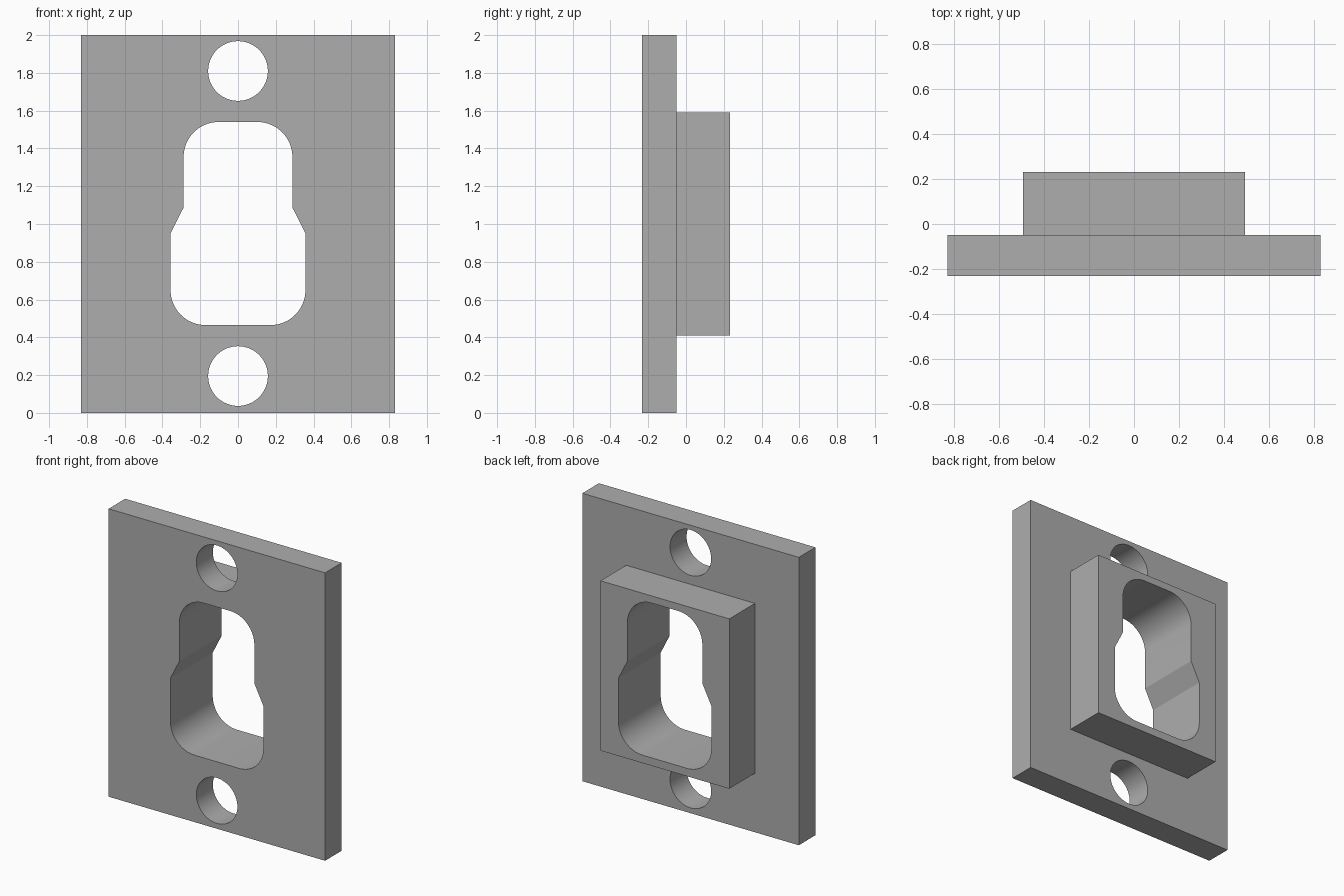
import bpy
import bmesh
from math import cos, sin, pi, radians

cube = bpy.data.objects.get("Cube")
if cube:
    bpy.data.objects.remove(cube, do_unlink=True)

# One plain grey for the whole part
COLOUR = (0.42, 0.42, 0.42, 1)
grey = bpy.data.materials.new("plain_grey")
grey.use_nodes = True
grey.diffuse_color = COLOUR
grey.node_tree.nodes["Principled BSDF"].inputs["Base Color"].default_value = COLOUR

FRONT, STEP, BACK = -0.232, -0.05, 0.232


def prism(name, outline, y0, y1):
    """Extrude an (x, z) outline from y0 to y1."""
    bm = bmesh.new()
    face = bm.faces.new([bm.verts.new((x, y0, z)) for x, z in outline])
    grown = bmesh.ops.extrude_face_region(bm, geom=[face])["geom"]
    verts = [v for v in grown if isinstance(v, bmesh.types.BMVert)]
    bmesh.ops.translate(bm, verts=verts, vec=(0, y1 - y0, 0))
    bmesh.ops.recalc_face_normals(bm, faces=bm.faces)
    mesh = bpy.data.meshes.new(name)
    bm.to_mesh(mesh)
    bm.free()
    mesh.materials.append(grey)
    obj = bpy.data.objects.new(name, mesh)
    bpy.context.collection.objects.link(obj)
    return obj


def rectangle(half, z0, z1):
    return [(-half, z0), (half, z0), (half, z1), (-half, z1)]


def arc(x, z, r, start, end, steps):
    angles = [radians(start + (end - start) * i / steps) for i in range(steps + 1)]
    return [(x + r * cos(a), z + r * sin(a)) for a in angles]


def combine(target, tool, operation):
    """Apply a boolean and discard the tool."""
    mod = target.modifiers.new(operation, "BOOLEAN")
    mod.operation = operation
    mod.solver = "EXACT"
    mod.object = tool
    bpy.context.view_layer.objects.active = target
    bpy.ops.object.modifier_apply(modifier=mod.name)
    bpy.data.objects.remove(tool, do_unlink=True)


# Mounting plate with the raised collar on its back
plate = prism("mounting_plate", rectangle(0.832, 0, 2), FRONT, STEP)
collar = prism("collar", rectangle(0.495, 0.41, 1.59), STEP - 0.1, BACK)
combine(plate, collar, "UNION")

# Stepped opening: wide below, narrow above, rounded ends
LOW, HIGH, R = 0.357, 0.288, 0.185
right_half = (arc(LOW - R, 0.465 + R, R, -90, 0, 16)
              + [(LOW, 0.95), (HIGH, 1.087)]
              + arc(HIGH - R, 1.54 - R, R, 0, 90, 16))
left_half = [(-x, z) for x, z in reversed(right_half)]
opening = prism("opening_cutter", right_half + left_half, FRONT - 0.1, BACK + 0.1)
combine(plate, opening, "DIFFERENCE")

# Screw holes above and below the collar
for z in (0.195, 1.81):
    circle = arc(0, z, 0.158, 0, 360, 64)[:-1]
    hole = prism("screw_hole_cutter", circle, FRONT - 0.1, STEP + 0.1)
    combine(plate, hole, "DIFFERENCE")

# Smooth the bores, keep the corners crisp
bpy.ops.object.select_all(action="DESELECT")
plate.select_set(True)
bpy.context.view_layer.objects.active = plate
bpy.ops.object.shade_smooth_by_angle(angle=radians(20))
